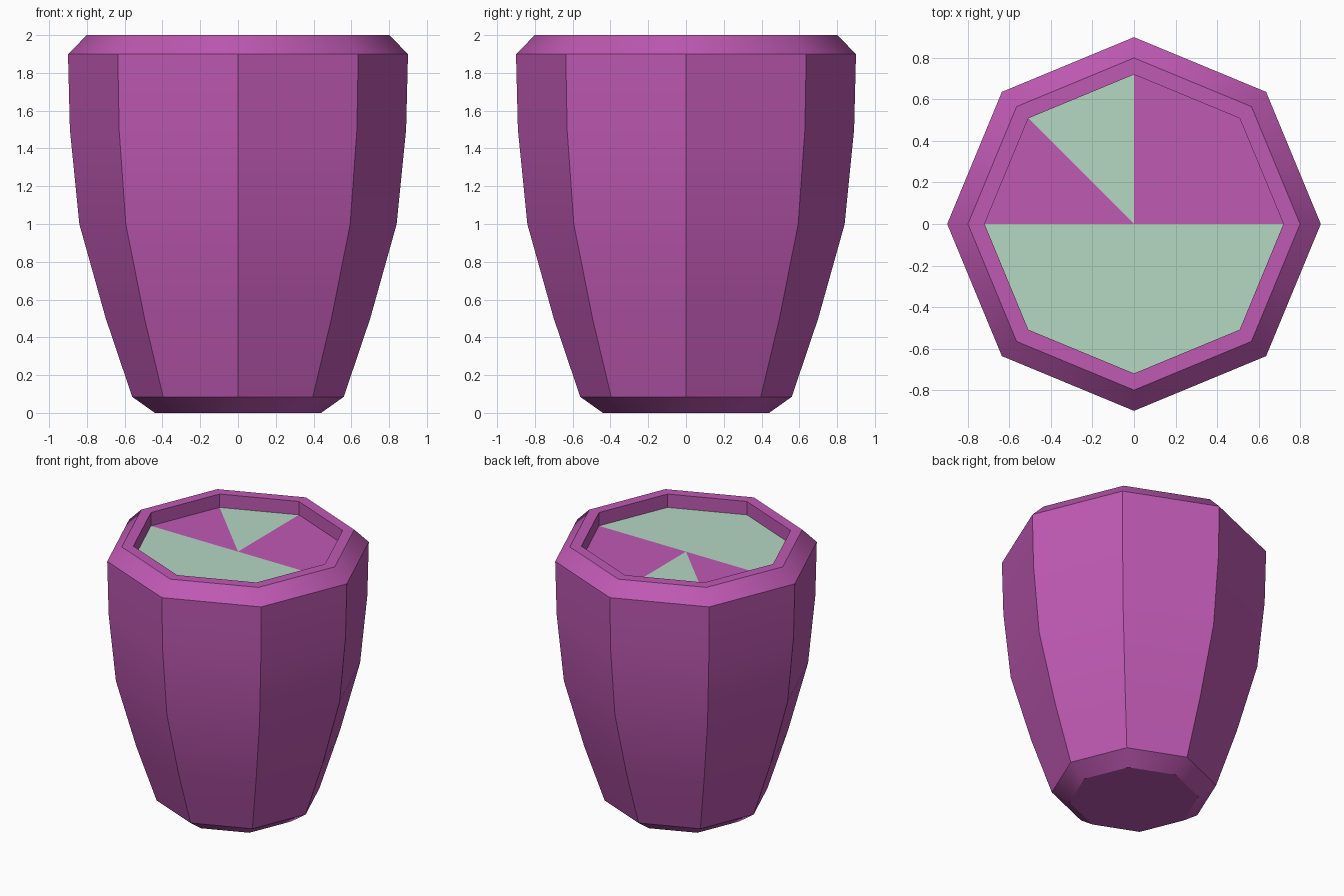
import bpy, bmesh, math

if "Cube" in bpy.data.objects:
    bpy.data.objects.remove(bpy.data.objects["Cube"])

SIDES = 8
FLOOR_Z = 1.9
INNER_R = 0.72


def material(name, color):
    m = bpy.data.materials.new(name)
    m.diffuse_color = color
    m.use_nodes = True
    m.node_tree.nodes["Principled BSDF"].inputs["Base Color"].default_value = m.diffuse_color
    return m


def ring(bm, r, z):
    return [bm.verts.new((r * math.cos(math.tau * i / SIDES),
                          r * math.sin(math.tau * i / SIDES), z)) for i in range(SIDES)]


def fan(bm, verts, z, sectors):
    centre = bm.verts.new((0, 0, z))
    for i in sectors:
        bm.faces.new((centre, verts[i], verts[(i + 1) % SIDES]))


def finish(bm, name, mat):
    mesh = bpy.data.meshes.new(name)
    for v in [v for v in bm.verts if not v.link_faces]:
        bm.verts.remove(v)
    bm.to_mesh(mesh)
    bm.free()
    obj = bpy.data.objects.new(name, mesh)
    bpy.context.collection.objects.link(obj)
    mesh.materials.append(mat)
    bpy.ops.object.select_all(action='DESELECT')
    obj.select_set(True)
    bpy.context.view_layer.objects.active = obj
    bpy.ops.object.shade_smooth_by_angle(angle=math.radians(35))
    return obj


magenta = material("magenta", (0.52, 0.10, 0.45, 1))
pale_green = material("pale_green", (0.46, 0.68, 0.54, 1))

# Octagonal pot: outer wall, chamfered rim, recess wall
profile = [(0.44, 0), (0.56, 0.085), (0.70, 0.5), (0.84, 1.0), (0.89, 1.5),
           (0.90, 1.9), (0.80, 2.0), (INNER_R, 2.0), (INNER_R, FLOOR_Z)]
bm = bmesh.new()
rings = [ring(bm, r, z) for r, z in profile]
for a, b in zip(rings, rings[1:]):
    for i in range(SIDES):
        j = (i + 1) % SIDES
        bm.faces.new((a[i], a[j], b[j], b[i]))
bm.faces.new(rings[0][::-1])

# Recess floor: magenta wedges belong to the pot, the rest is the pale inlay
magenta_wedges = (0, 1, 3)
fan(bm, rings[-1], FLOOR_Z, magenta_wedges)
finish(bm, "pot", magenta)

bm = bmesh.new()
fan(bm, ring(bm, INNER_R, FLOOR_Z), FLOOR_Z,
    [i for i in range(SIDES) if i not in magenta_wedges])
finish(bm, "pale_inlay", pale_green)
